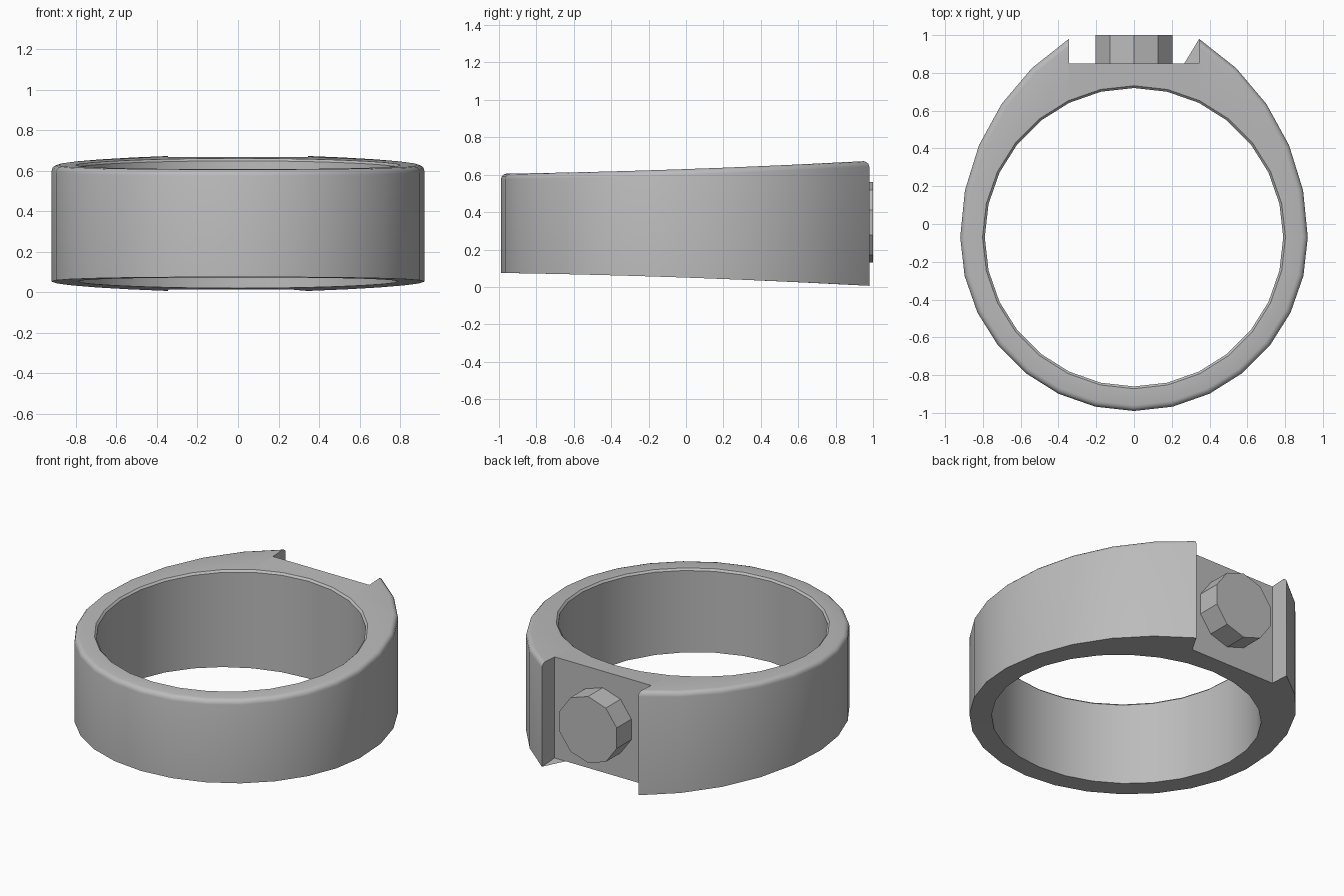
import bpy, bmesh, math
from mathutils import Matrix

cube = bpy.data.objects.get("Cube")
if cube:
    bpy.data.objects.remove(cube, do_unlink=True)

metal = bpy.data.materials.new("grey metal")
metal.use_nodes = True
GREY = (0.5, 0.5, 0.5, 1)
metal.diffuse_color = GREY
metal.node_tree.nodes["Principled BSDF"].inputs["Base Color"].default_value = GREY

MID_Z, CY = 0.34, -0.07          # middle height, bore centre
BORE, OUTER = 0.79, 0.92         # radii
SHOULDER = 1.246                 # radius of the flatter shoulder arcs
NOTCH_X, NOTCH_Y, TIP_Y = 0.345, 0.85, 0.98
QUARTER = 7                      # segments per quarter turn


def finish(bm, name):
    bmesh.ops.recalc_face_normals(bm, faces=bm.faces)
    mesh = bpy.data.meshes.new(name)
    bm.to_mesh(mesh)
    bm.free()
    obj = bpy.data.objects.new(name, mesh)
    bpy.context.collection.objects.link(obj)
    mesh.materials.append(metal)
    bpy.ops.object.select_all(action='DESELECT')
    obj.select_set(True)
    bpy.context.view_layer.objects.active = obj
    bpy.ops.object.shade_smooth_by_angle(angle=math.radians(32))
    return obj


def half_height(y):
    t = y + 1
    return 0.265 + 0.015 * t + 0.01 * t * t


# Right half of the outline, from the bottom of the band to the notch middle
outer, inner = [], []
for i in range(2 * QUARTER + 1):
    a = math.pi / 2 * (i / QUARTER - 1)
    inner.append((BORE * math.cos(a), CY + BORE * math.sin(a)))
    if i <= QUARTER:
        outer.append((OUTER * math.cos(a), CY + OUTER * math.sin(a)))
sweep = math.asin((TIP_Y - CY) / SHOULDER)
for k in range(1, 6):
    a = sweep * k / 5
    outer.append((OUTER - SHOULDER + SHOULDER * math.cos(a), CY + SHOULDER * math.sin(a)))
outer += [(NOTCH_X, NOTCH_Y), (0, NOTCH_Y)]


def closed(half):
    return half + [(-x, y) for x, y in half[-2:0:-1]]


# Band: four loops of points joined into a tapering ring
bm = bmesh.new()
loops = {}
for key, pts in (("out", closed(outer)), ("in", closed(inner))):
    for side in (1, -1):
        loops[key, side] = [bm.verts.new((x, y, MID_Z + side * half_height(y))) for x, y in pts]
order = [("out", 1), ("in", 1), ("in", -1), ("out", -1)]
n = len(loops["out", 1])
for i in range(n):
    j = (i + 1) % n
    for a, b in zip(order, order[1:] + order[:1]):
        bm.faces.new((loops[a][i], loops[a][j], loops[b][j], loops[b][i]))


def round_rim(key, skip_notch, width, segments):
    ring = loops[key, 1]
    edges = []
    for i in range(n):
        a, b = ring[i], ring[(i + 1) % n]
        in_notch = abs(a.co.x) < NOTCH_X + 0.01 and abs(b.co.x) < NOTCH_X + 0.01 and a.co.y > 0
        if not (skip_notch and in_notch):
            edges.append(bm.edges.get((a, b)))
    bmesh.ops.bevel(bm, geom=edges, offset=width, segments=segments, profile=0.5, affect='EDGES')


# Softened upper rims
round_rim("out", True, 0.03, 3)
round_rim("in", False, 0.012, 1)
finish(bm, "ring_band")

# Round stud standing on the notch floor
bm = bmesh.new()
depth = 1.0 - NOTCH_Y + 0.02
place = Matrix.Translation((0, 1.0 - depth / 2, 0.345)) @ Matrix.Rotation(math.pi / 2, 4, 'X')
bmesh.ops.create_cone(bm, cap_ends=True, segments=10, radius1=0.215, radius2=0.215,
                      depth=depth, matrix=place)
finish(bm, "stud")
